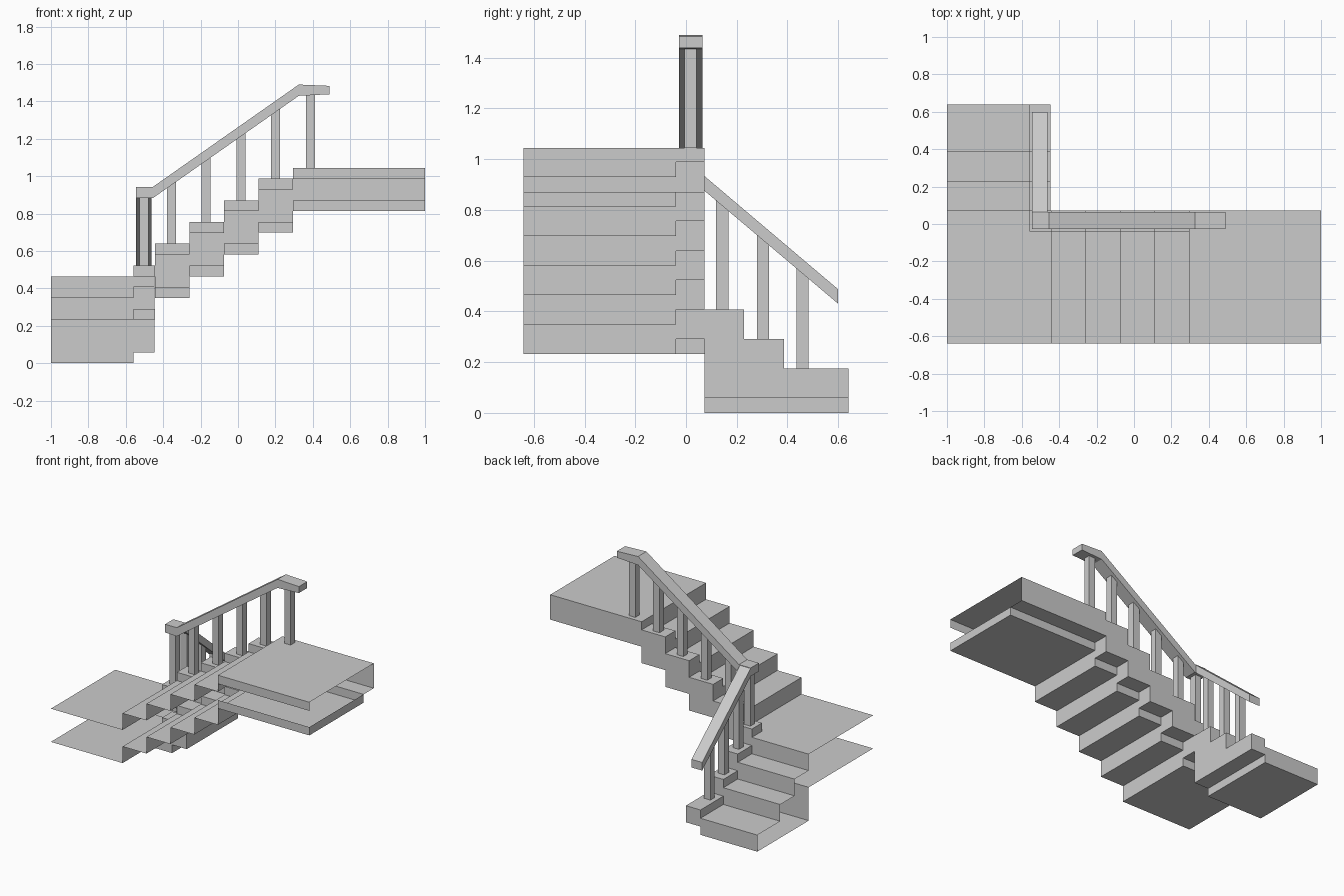
import bpy, bmesh

if "Cube" in bpy.data.objects:
    bpy.data.objects.remove(bpy.data.objects["Cube"])

LIP = 0.058          # curb height above treads
X = [-0.445, -0.26, -0.075, 0.11, 0.293]       # upper flight risers
T = [0.465, 0.581, 0.697, 0.813, 0.93, 1.045]  # tread heights from landing up
THICK = 0.232
XA, XB = -0.56, -0.447   # lower stringer, x range
YF, YA, YB = -0.64, -0.04, 0.072   # front edge and upper stringer y range


def make(name, faces):
    bm = bmesh.new()
    for f in faces:
        bm.faces.new([bm.verts.new(p) for p in f])
    bmesh.ops.remove_doubles(bm, verts=bm.verts, dist=0.0005)
    bmesh.ops.recalc_face_normals(bm, faces=bm.faces)
    me = bpy.data.meshes.new(name)
    bm.to_mesh(me)
    bm.free()
    ob = bpy.data.objects.new(name, me)
    bpy.context.collection.objects.link(ob)
    return ob


def pt(axis, u, w, z):
    """axis 'y': profile runs in xz, extruded along y; 'x': profile in yz."""
    return (u, w, z) if axis == 'y' else (w, u, z)


def ribbon(axis, prof, a, b):
    return [[pt(axis, *p, ) for p in ((u0, a, z0), (u1, a, z1), (u1, b, z1), (u0, b, z0))]
            for (u0, z0), (u1, z1) in zip(prof, prof[1:])]


def wall(axis, w, u0, u1, z0, z1):
    return [pt(axis, u0, w, z0), pt(axis, u1, w, z0), pt(axis, u1, w, z1), pt(axis, u0, w, z1)]


def stairs(edges, heights):
    """Stepped profile: heights[i] between edges[i] and edges[i+1]."""
    return [p for i, h in enumerate(heights) for p in ((edges[i], h), (edges[i + 1], h))]


def prism(name, axis, prof, a, b):
    closed = prof + prof[:1]
    return make(name, ribbon(axis, closed, a, b) +
                [[pt(axis, u, w, z) for u, z in prof] for w in (a, b)])


# upper flight with both landings: open-sided tread and soffit sheets
ex = [-1.0] + X + [1.0]
soffit = [t - THICK for t in T]
make("upper_flight_treads", ribbon('y', stairs(ex, T), YF, YA)
     + [wall('y', YF, X[-1], 1, T[-1] - 0.06, T[-1])])
make("upper_flight_soffit", ribbon('y', stairs(ex, soffit), YF, YA)
     + [wall('y', YF, X[-1], 1, soffit[-1], soffit[-1] + LIP),
        wall('x', 1, YF, YA, soffit[-1], soffit[-1] + LIP)])

# upper stringer with stepped curb
sx = [XA] + X + [1.0]
tops = [t + LIP for t in T[:-1]] + [T[-1]]
bots = [s + LIP for s in soffit]
faces = ribbon('y', stairs(sx, tops), YA, YB) + ribbon('y', stairs(sx, bots), YA, YB)
for i in range(6):
    if i:
        faces.append(wall('y', YB, sx[i], sx[i + 1], bots[i], tops[i]))
    if i < 5:
        faces.append(wall('y', YA, sx[i], sx[i + 1], T[i], tops[i]))
    faces.append(wall('y', YA, sx[i], sx[i + 1], soffit[i], bots[i]))
faces.append(wall('x', XA, YA, YB, T[0], tops[0]))
faces.append(wall('x', XA, YA, YB, soffit[0], bots[0]))
faces.append(wall('x', XB, YA, YB, bots[0], bots[1]))
make("upper_stringer", faces)

# lower flight: treads, front riser, floor and back wall
ey = [YA, YB, 0.228, 0.387, 0.64]
lt = [0.465, 0.35, 0.233, 0.116]
make("lower_flight", ribbon('x', stairs(ey, lt) +
     [(0.64, 0), (YB, 0), (YB, soffit[0]), (YA, soffit[0])], -1, XA))

# lower stringer with stepped curb
lc = [tops[0]] + [t + LIP for t in lt[1:]]
faces = ribbon('x', stairs(ey, lc)[1:] + [(0.64, LIP), (YB, LIP), (YB, bots[0])], XA, XB)
for i in range(1, 4):
    faces.append(wall('x', XB, ey[i], ey[i + 1], LIP, lc[i]))
    faces.append(wall('x', XA, ey[i], ey[i + 1], lt[i], lc[i]))
faces.append(wall('x', XA, YB, 0.64, 0, LIP))
make("lower_stringer", faces)

# handrails
prism("upper_handrail", 'y', [(-0.545, 0.885), (-0.545, 0.943), (-0.455, 0.943), (0.325, 1.49),
      (0.49, 1.483), (0.49, 1.438), (0.325, 1.43), (-0.455, 0.883)], -0.027, 0.065)
prism("lower_handrail", 'x', [(0.065, 0.94), (0.6, 0.487), (0.6, 0.43), (0.065, 0.882)],
      -0.545, -0.463)


# balusters, tops cut to the rail slope
H = 0.024


def baluster(name, axis, u, w, base, slope, top):
    prism(name, axis, [(u - H, base), (u + H, base), (u + H, top + slope * H),
                       (u - H, top - slope * H)], w - H, w + H)


baluster("corner_newel", 'y', -0.503, 0.018, tops[0], 0, 0.888)
for i in range(4):
    x = -0.355 + 0.185 * i
    baluster(f"upper_baluster_{i + 1}", 'y', x, 0.018, tops[i + 1], 0.701,
             0.888 + 0.701 * (x + 0.455))
baluster("upper_baluster_5", 'y', 0.387, 0.018, T[-1], 0, 1.437)
for i, y in enumerate((0.143, 0.304, 0.459)):
    baluster(f"lower_baluster_{i + 1}", 'x', y, -0.503, lc[i + 1], -0.845,
             0.887 - 0.845 * (y - 0.065))
